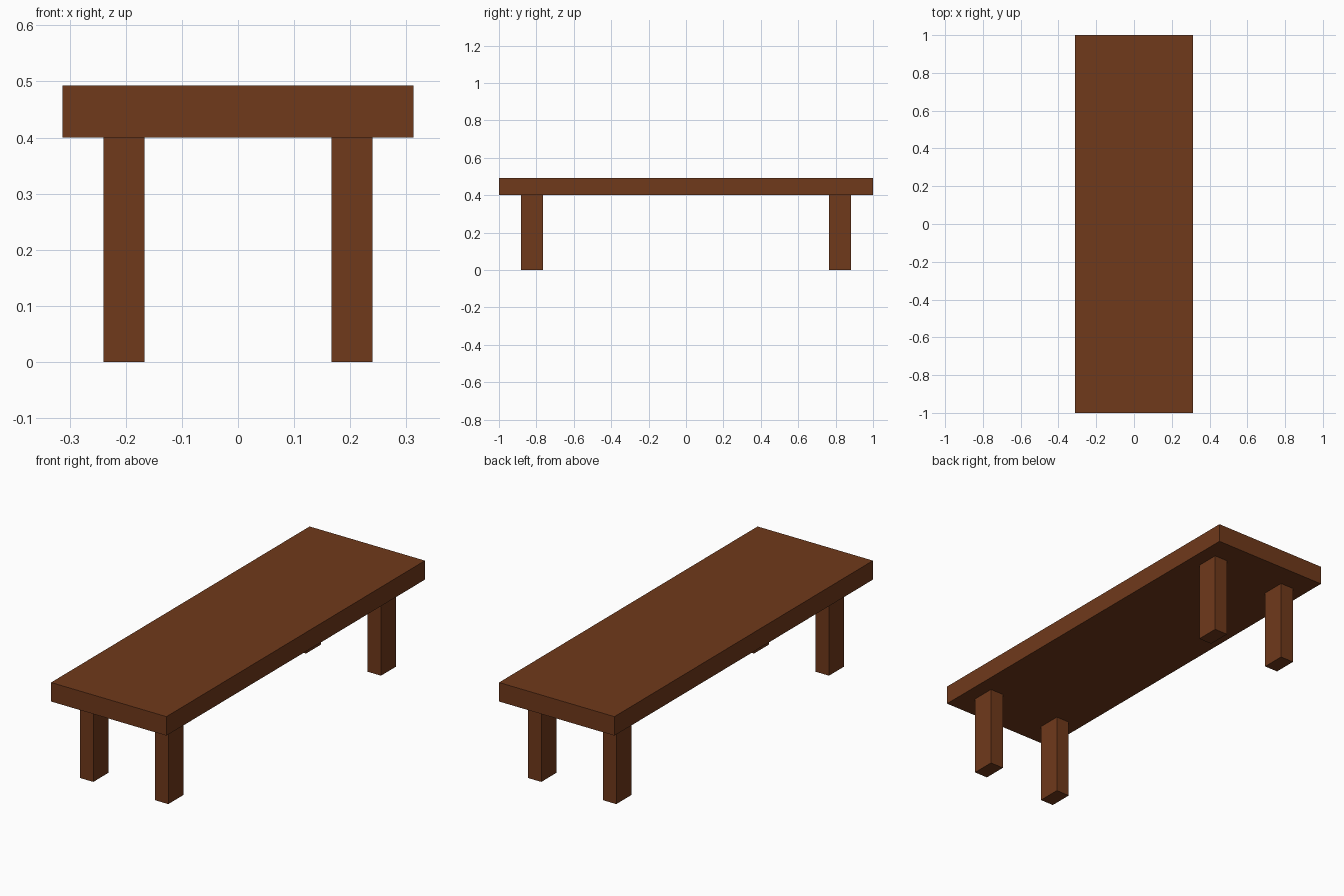
import bpy

if "Cube" in bpy.data.objects:
    bpy.data.objects.remove(bpy.data.objects["Cube"])

wood = bpy.data.materials.new("brown_wood")
wood.diffuse_color = (0.16, 0.041, 0.011, 1.0)
wood.use_nodes = True
wood.node_tree.nodes["Principled BSDF"].inputs["Base Color"].default_value = wood.diffuse_color


def box(name, center, size):
    bpy.ops.mesh.primitive_cube_add(size=1, location=center)
    obj = bpy.context.object
    obj.name = name
    obj.scale = size
    bpy.ops.object.transform_apply(location=False, rotation=False, scale=True)
    obj.data.materials.append(wood)
    return obj


LEG_HEIGHT = 0.4
TOP_THICKNESS = 0.093

# Table top slab
box("table_top", (0, 0, LEG_HEIGHT + TOP_THICKNESS / 2), (0.625, 2.0, TOP_THICKNESS))

# Four legs, inset from the corners
for side, sx in (("left", -1), ("right", 1)):
    for end, sy in (("front", -1), ("back", 1)):
        box(f"{end}_{side}_leg",
            (sx * 0.203, sy * 0.823, LEG_HEIGHT / 2),
            (0.073, 0.117, LEG_HEIGHT))
